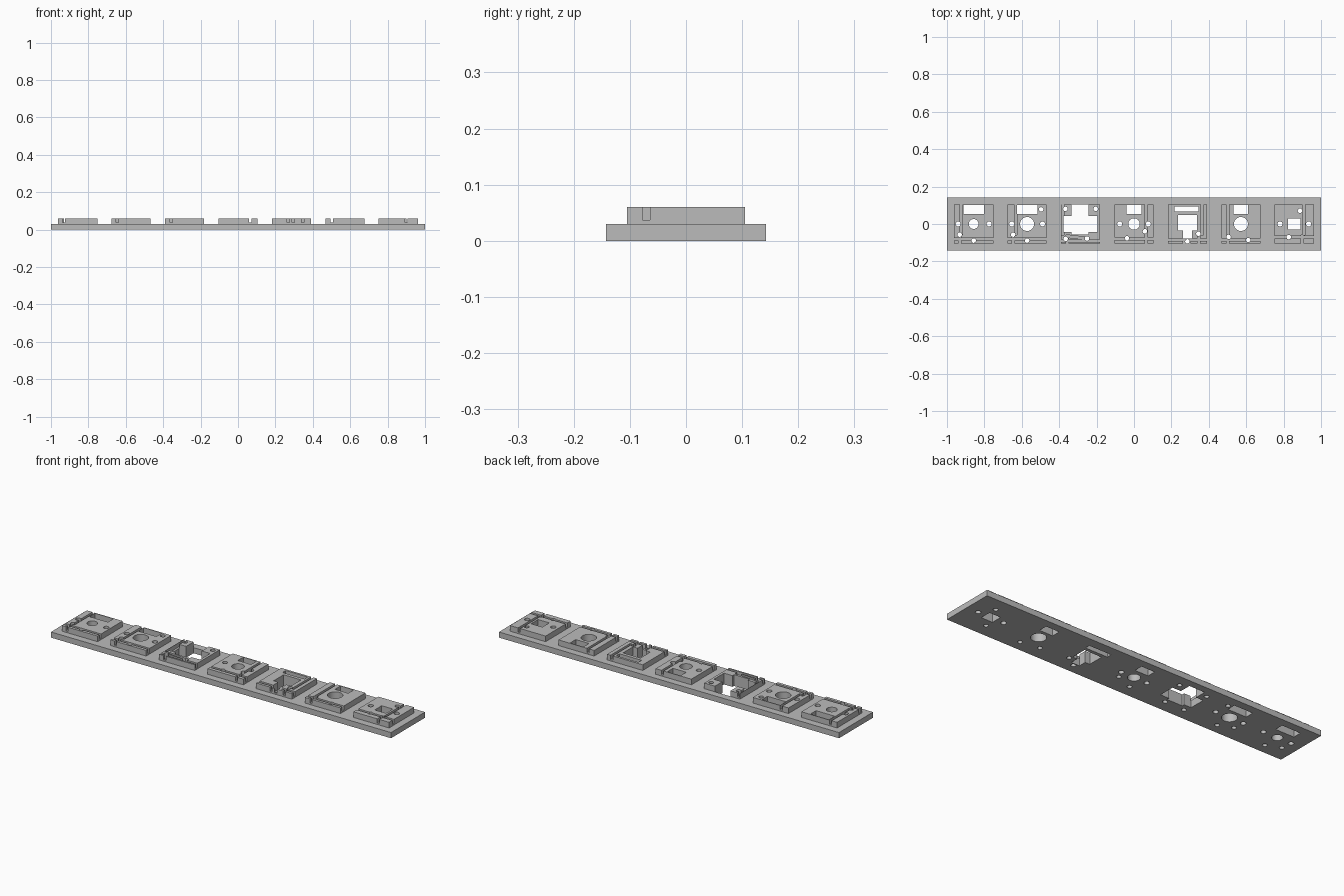
import bpy, bmesh, math
from mathutils import Matrix, Vector

UNIT = 0.015         # one millimetre in model units
PITCH = 19.05
PLATE_T, TOP = 2, 4
HALF = 7             # half the width of a raised block
EDGE = HALF + 0.5    # just past a block edge
COUNT = 7

cube = bpy.data.objects.get("Cube")
if cube:
    bpy.data.objects.remove(cube)

grey = bpy.data.materials.new("plain grey")
grey.use_nodes = True
grey.diffuse_color = (0.5, 0.5, 0.5, 1)
grey.node_tree.nodes["Principled BSDF"].inputs["Base Color"].default_value = grey.diffuse_color


def add_box(bm, centre, size, angle=0):
    matrix = (Matrix.Translation(centre) @ Matrix.Rotation(angle, 4, 'Z')
              @ Matrix.Diagonal((*size, 1)))
    bmesh.ops.create_cube(bm, size=1, matrix=matrix)


def add_window(bm, offset_x, left, right, front, back):
    centre = (offset_x + (left + right) / 2, (front + back) / 2, TOP / 2)
    add_box(bm, centre, (right - left, back - front, TOP * 2))


def add_hole(bm, x, y, diameter):
    bmesh.ops.create_cone(bm, cap_ends=True, segments=32, radius1=diameter / 2,
                          radius2=diameter / 2, depth=TOP * 2,
                          matrix=Matrix.Translation((x, y, TOP / 2)))


def add_groove(bm, offset_x, start, end, width=0.9, depth=1.5):
    # straight wire channel cut down from the top of a block
    a, b = Vector(start), Vector(end)
    middle, run = (a + b) / 2, b - a
    add_box(bm, (offset_x + middle.x, middle.y, TOP),
            (run.length, width, depth * 2), math.atan2(run.y, run.x))


def make_object(name, bm):
    bmesh.ops.scale(bm, vec=(UNIT, UNIT, UNIT), verts=bm.verts)
    mesh = bpy.data.meshes.new(name)
    bm.to_mesh(mesh)
    bm.free()
    mesh.materials.append(grey)
    obj = bpy.data.objects.new(name, mesh)
    bpy.context.collection.objects.link(obj)
    return obj


def cut(obj, bm):
    cutter = make_object("cutter", bm)
    cutter.hide_render = True
    mod = obj.modifiers.new("cut", 'BOOLEAN')
    mod.object, mod.operation, mod.solver = cutter, 'DIFFERENCE', 'EXACT'
    mod.use_self = True
    bpy.context.view_layer.objects.active = obj
    bpy.ops.object.modifier_apply(modifier=mod.name)
    bpy.data.objects.remove(cutter)


parts = []
drill = bmesh.new()  # gathers every opening for the base plate


def socket(name, pins, rear_x, front_x, cross_y, split_y=-4, stem=0, side=0,
           light=False, windows=(), extra=()):
    """Raised block with a stem hole, side holes, pin holes, windows and wire channels."""
    x = (len(parts) - COUNT // 2) * PITCH
    bm = bmesh.new()
    add_box(bm, (x, 0, (PLATE_T + TOP) / 2), (HALF * 2, HALF * 2, TOP - PLATE_T))
    block = make_object(name, bm)
    cutters = bmesh.new()
    for target in (cutters, drill):
        if stem:
            add_hole(target, x, 0, stem)
        if side:
            for sign in (-1, 1):
                add_hole(target, x + sign * side, 0, 1.8)
        for px, py in pins:
            add_hole(target, x + px, py, 1.6)
        if light:
            add_window(target, x, -3.8, 3.6, 3.6, 6.7) if light == "wide" else \
                add_window(target, x, -light, light, 3.6, 6.7)
        for window in windows:
            add_window(target, x, *window)
    # rear channel, front channel and cross channel, then any branches
    channels = [((rear_x, EDGE), (rear_x, split_y)), ((front_x, split_y), (front_x, -EDGE)),
                ((-EDGE, cross_y), (EDGE, cross_y))]
    for start, end in channels + list(extra):
        add_groove(cutters, x, start, end)
    cut(block, cutters)
    parts.append(block)


# Seven sockets from left to right
slim_pins = [(-5, -3.8), (0, -5.9)]
socket("slim_socket", slim_pins, -4.4, -5, -5.5, stem=3.5, side=5.5, light=2.6 * 1.4)
socket("three_pin_socket", slim_pins + [(5, 5.2)], -4.1, -5, -5.5, stem=5, side=5.5,
       light=2.6 * 1.4)
socket("open_socket", [(-5.4, 5.4), (5.4, 5.4), (-5.3, -5.3), (2.3, -5.2)], -6.4, -4.8, -6,
       windows=[(-3.3, 2.8, -3.7, HALF), (-6.1, 6.1, -2.8, 2.9)],
       extra=[((-5, -4.3), (2.3, -5.2))])
socket("standard_socket", [(3.9, -2.6), (-2.5, -5.1)], 4.3, 4.3, -5.3, stem=4.1, side=5.1,
       light=2.6)
socket("stepped_socket", [(3.9, -3.5), (0, -6.2)], 5.2, 4, -5.6,
       windows=[(-4.7, 4, 4.4, 6.2), (-3.4, 3.4, -2.4, 3.2), (-1.6, 1.6, -5.2, -2)],
       extra=[((x, -5.6), (x, -EDGE)) for x in (-1.2, 0.7)])
socket("low_socket", [(-4.4, -4.6), (2.6, -5.7)], -4.6, -4.6, -5.6, stem=5, light=2.6)
socket("small_socket", [(2, 4.7), (-2, -4.7)], 3.4, 2.8, -4.7, side=5.1,
       windows=[(-2.2, 2.2, -1.9, 2)], extra=[((2, 4.7), (3.4, 4.7))])

# Base plate, drilled with every opening
bm = bmesh.new()
add_box(bm, (0, 0, PLATE_T / 2), (PITCH * COUNT, PITCH, PLATE_T))
plate = make_object("base_plate", bm)
cut(plate, drill)

# Smooth the round bores, keep the edges crisp
bpy.ops.object.select_all(action='DESELECT')
for obj in parts + [plate]:
    obj.select_set(True)
    bpy.context.view_layer.objects.active = obj
bpy.ops.object.shade_smooth_by_angle(angle=math.radians(30))
